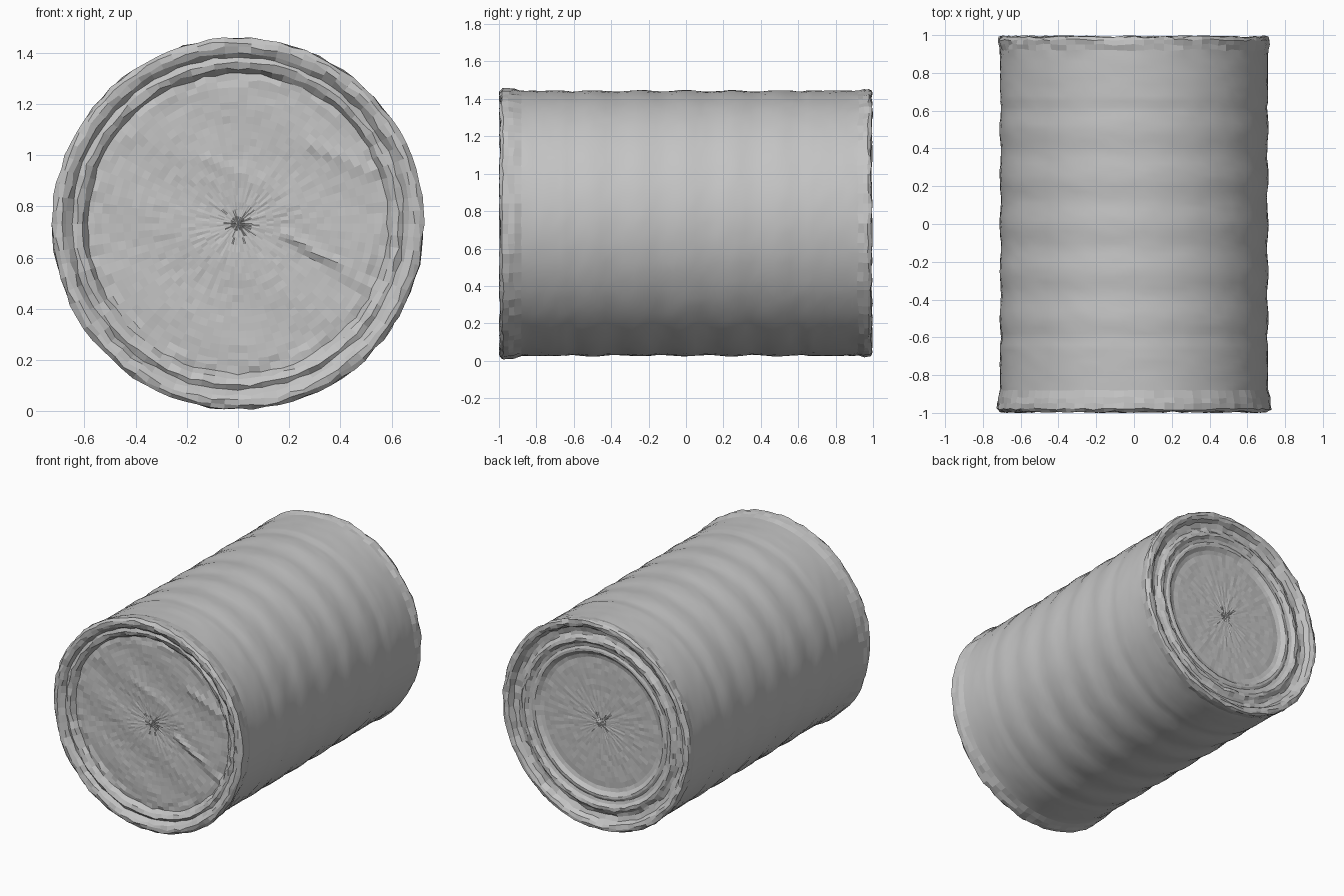
import bpy, bmesh, math, random

if "Cube" in bpy.data.objects:
    bpy.data.objects.remove(bpy.data.objects["Cube"])

random.seed(7)
SEG = 84

steel = bpy.data.materials.new("worn grey steel")
steel.diffuse_color = (0.55, 0.55, 0.55, 1)
steel.use_nodes = True
steel.node_tree.nodes["Principled BSDF"].inputs["Base Color"].default_value = steel.diffuse_color

DENTS = {}


def dent(y, r, i):
    """Points shared by two parts get the same dent, so the seams stay closed."""
    key = (round(y, 3), round(r, 3), i)
    if key not in DENTS:
        DENTS[key] = (random.uniform(-1, 1), random.uniform(-1, 1))
    return DENTS[key]


def axis_height(y):
    """The can rests slightly lower at its wider front rim."""
    return 0.731 + 0.004 * min(1, (y + 1) / 0.15)


def roughness(y, r):
    """Rims are battered, lids and wall nearly smooth."""
    if r < 0.56:
        return 0.002
    if abs(y) > 0.9:
        return 0.006
    return 0.0018


def lathe(name, profile, relief=None, smooth=False):
    """Turn (y, radius) points around the long axis, with small dents."""
    bm = bmesh.new()
    rings = []
    for y, r in profile:
        zc = axis_height(y)
        if r < 0.001:
            rings.append([bm.verts.new((0, y, zc))] * SEG)
            continue
        ring = []
        amp = roughness(y, r)
        for i in range(SEG):
            a = 2 * math.pi * i / SEG
            dr, dy = dent(y, r, i)
            rr = min(r + amp * dr, 0.73)
            yy = max(-1, min(1, y + amp * dy))
            x, z = rr * math.cos(a), zc + rr * math.sin(a)
            if relief:
                yy = max(-1, yy + relief(x, z))
            ring.append(bm.verts.new((x, yy, max(z, 0))))
        rings.append(ring)
    for p, q in zip(rings, rings[1:]):
        for i in range(SEG):
            j = (i + 1) % SEG
            corners = list(dict.fromkeys([p[i], q[i], q[j], p[j]]))
            bm.faces.new(corners)
    mesh = bpy.data.meshes.new(name)
    bm.to_mesh(mesh)
    bm.free()
    mesh.materials.append(steel)
    if smooth:
        mesh.shade_smooth()
    obj = bpy.data.objects.new(name, mesh)
    bpy.context.collection.objects.link(obj)
    return obj


# Diagonal scratches on the front lid: x1, z1, x2, z2, height
SCRATCHES = [(0.19, 0.69, 0.52, 0.49, 0.016),
             (0.29, 1.04, 0.53, 0.93, 0.014),
             (-0.14, 0.99, 0.12, 0.88, 0.006),
             (-0.46, 0.40, -0.33, 0.25, 0.014)]


def scratch_relief(x, z):
    out = 0
    for x1, z1, x2, z2, h in SCRATCHES:
        dx, dz = x2 - x1, z2 - z1
        t = max(0, min(1, ((x - x1) * dx + (z - z1) * dz) / (dx * dx + dz * dz)))
        d = math.hypot(x - x1 - t * dx, z - z1 - t * dz)
        out -= h * max(0, 1 - d / 0.03)
    # broad shallow ripples running the same way
    if math.hypot(x, z - 0.735) < 0.54:
        out += 0.003 * math.sin(22 * (0.5 * x + 0.87 * z))
    return out


# Front lid, flat inside its seam
lid = [(-0.94, 0.56 * k / 20) for k in range(21)]
lathe("front_lid", lid, scratch_relief)

# Front rim: inner wall, step and rolled outer bead
front_rim = [(-0.94, 0.56), (-0.938, 0.585), (-0.965, 0.605), (-0.975, 0.63),
             (-0.965, 0.648), (-0.985, 0.668), (-0.996, 0.69), (-0.994, 0.71),
             (-0.98, 0.725), (-0.95, 0.724), (-0.92, 0.718), (-0.88, 0.710)]
lathe("front_rim", front_rim, scratch_relief)

# Cylindrical wall with shallow rolled ribs across the middle
wall = [(-0.88, 0.710)]
for k in range(1, 60):
    y = -0.88 + 1.80 * k / 60
    r = 0.709
    if abs(y) < 0.63:
        r += 0.004 * math.cos(2 * math.pi * y / 0.25) - 0.001
    wall.append((y, r))
wall.append((0.92, 0.709))
lathe("can_wall", wall, smooth=True)

# Back rim: narrow rolled bead and its inner wall
back_rim = [(0.92, 0.709), (0.95, 0.714), (0.975, 0.717), (0.99, 0.710),
            (0.993, 0.69), (0.985, 0.668), (0.955, 0.65), (0.945, 0.62)]
lathe("back_rim", back_rim)

# Back end with two pressed rings around a flat panel
back_end = [(0.945, 0.62), (0.95, 0.60), (0.966, 0.58), (0.966, 0.56),
            (0.95, 0.54), (0.945, 0.52), (0.952, 0.505), (0.952, 0.49),
            (0.932, 0.465), (0.926, 0.44)]
back_end += [(0.928, 0.44 * (1 - k / 12)) for k in range(1, 13)]
lathe("back_end", back_end)
